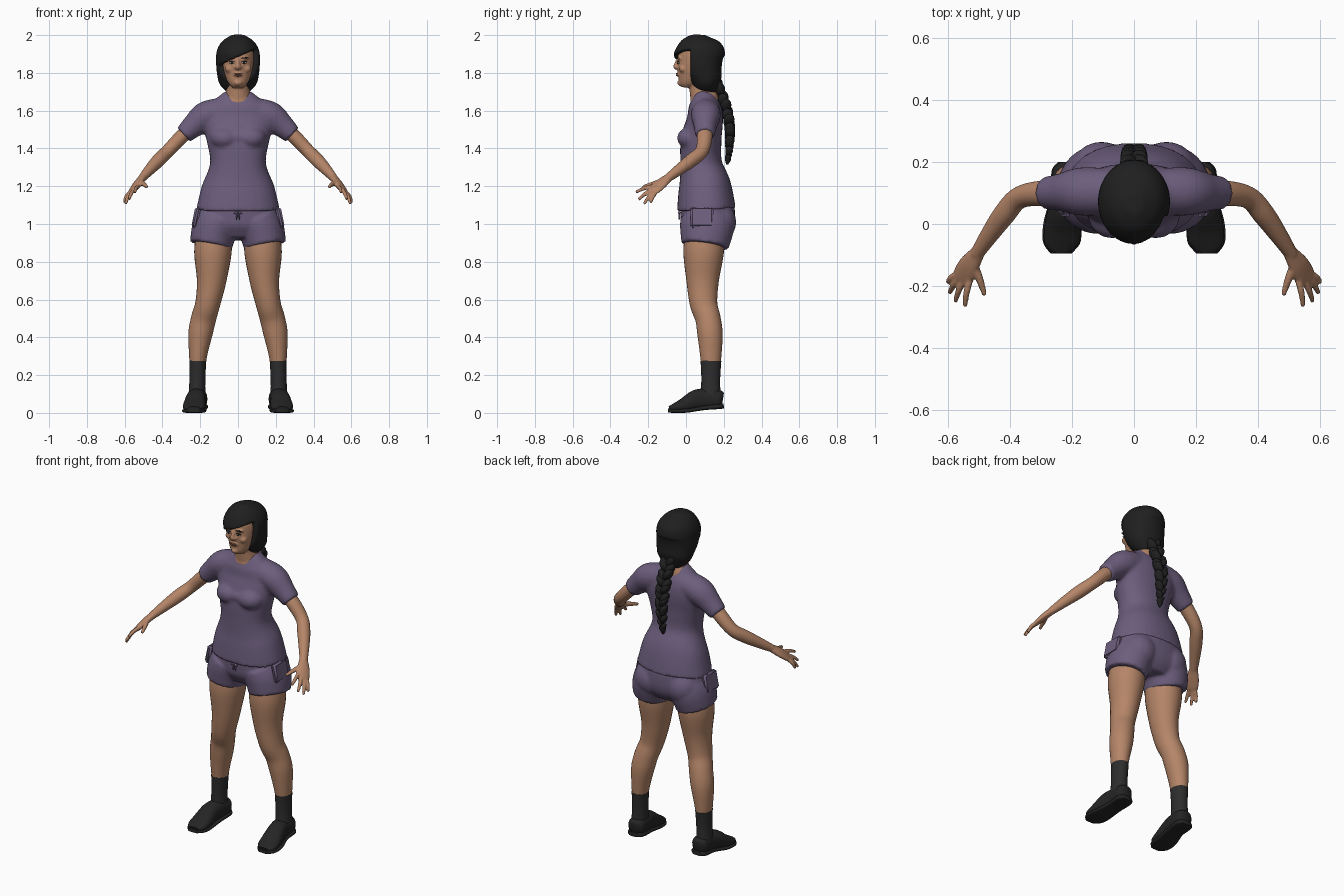
import bpy, bmesh, math
from mathutils import Vector, Matrix

if "Cube" in bpy.data.objects:
    bpy.data.objects.remove(bpy.data.objects["Cube"], do_unlink=True)


def material(name, rgb):
    mat = bpy.data.materials.new(name)
    mat.use_nodes = True
    color = (*rgb, 1)
    mat.diffuse_color = color
    shader = next(n for n in mat.node_tree.nodes if n.type == 'BSDF_PRINCIPLED')
    shader.inputs["Base Color"].default_value = color
    shader.inputs["Roughness"].default_value = .8
    return mat


skin = material("skin", (.46, .235, .138))
cloth = material("purple cloth", (.15, .112, .205))
hair_black = material("hair black", (.014, .014, .014))
sock_grey = material("sock charcoal", (.026, .026, .027))
shoe_black = material("shoe black", (.018, .018, .018))
lip_brown = material("lip brown", (.27, .115, .075))
eye_white = material("eye white", (.5, .45, .4))


def smooth_path(points, steps):
    """Catmull-Rom through rows of x, y, z and two radii."""
    rows = [Vector(p) for p in points]
    last = len(rows) - 1
    out = []
    for i in range(last):
        a, b, c, d = rows[max(i - 1, 0)], rows[i], rows[i + 1], rows[min(i + 2, last)]
        for k in range(steps):
            t = k / steps
            out.append((b * 2 + (c - a) * t + (a * 2 - b * 5 + c * 4 - d) * t ** 2
                        + (b * 3 - a - c * 3 + d) * t ** 3) / 2)
    return out + [rows[last]]


def tube(bm, points, ref=(0, 1, 0), pair=False, sides=32, steps=6, square=1.0):
    """Loft elliptical rings along a path; pair adds its mirror image."""
    rows = smooth_path(points, steps)
    for side in ((1, -1) if pair else (1,)):
        flip = Vector((side, 1, 1))
        centres = [Vector(r[:3]) * flip for r in rows]
        axis = Vector(ref) * flip
        rings = []
        for i, row in enumerate(rows):
            along = centres[min(i + 1, len(rows) - 1)] - centres[max(i - 1, 0)]
            u = axis.cross(along).normalized()
            v = along.cross(u).normalized()
            ring = []
            for k in range(sides):
                angle = math.tau * k / sides
                c, s = math.cos(angle), math.sin(angle)
                c = math.copysign(abs(c) ** square, c)
                s = math.copysign(abs(s) ** square, s)
                ring.append(bm.verts.new(centres[i] + u * c * row[3] + v * s * row[4]))
            rings.append(ring)
        for low, high in zip(rings, rings[1:]):
            for k in range(sides):
                n = (k + 1) % sides
                bm.faces.new((low[k], low[n], high[n], high[k]))
        bm.faces.new(rings[0][::-1])
        bm.faces.new(rings[-1])


def ball(bm, centre, radii, tilt=0, pair=False):
    for side in ((1, -1) if pair else (1,)):
        place = Matrix.Translation(Vector(centre) * Vector((side, 1, 1)))
        place = place @ Matrix.Rotation(tilt * side, 4, 'Y') @ Matrix.Diagonal((*radii, 1))
        bmesh.ops.create_uvsphere(bm, u_segments=24, v_segments=14, radius=1, matrix=place)


def finish(bm, name, mat, voxel=0, relax=4):
    """Make the object; a voxel size fuses its overlapping volumes."""
    bmesh.ops.recalc_face_normals(bm, faces=bm.faces)
    mesh = bpy.data.meshes.new(name)
    bm.to_mesh(mesh)
    bm.free()
    mesh.materials.append(mat)
    obj = bpy.data.objects.new(name, mesh)
    bpy.context.collection.objects.link(obj)
    if voxel:
        fuse = obj.modifiers.new("fuse", 'REMESH')
        fuse.mode = 'VOXEL'
        fuse.voxel_size = voxel
        fuse.use_smooth_shade = True
        soften = obj.modifiers.new("soften", 'SMOOTH')
        soften.factor = .5
        soften.iterations = relax
    else:
        bpy.ops.object.select_all(action='DESELECT')
        obj.select_set(True)
        bpy.context.view_layer.objects.active = obj
        bpy.ops.object.shade_smooth_by_angle(angle=math.radians(50))
    return obj


# Shirt: torso, bust and sleeves
bm = bmesh.new()
tube(bm, [(0, .108, 1.075, .222, .156), (0, .1, 1.2, .192, .139), (0, .08, 1.32, .148, .111),
          (0, .08, 1.44, .166, .108), (0, .1, 1.55, .19, .096), (0, .1, 1.62, .165, .086),
          (0, .1, 1.665, .115, .066), (0, .105, 1.7, .07, .05)], square=.9)
ball(bm, (.07, .025, 1.455), (.078, .072, .06), pair=True)
ball(bm, (0, .03, 1.46), (.11, .066, .05))
tube(bm, [(.08, .105, 1.6, .07, .075), (.17, .105, 1.572, .077, .078),
          (.235, .102, 1.52, .063, .062), (.288, .1, 1.472, .05, .052)], pair=True)
finish(bm, "shirt", cloth, voxel=.01, relax=6)

# Shorts: pelvis, seat and flared legs
bm = bmesh.new()
tube(bm, [(0, .108, 1.13, .2, .14), (0, .115, 1.05, .217, .145),
          (0, .115, .98, .215, .138), (0, .11, .92, .13, .1)], square=.9)
tube(bm, [(.1, .11, 1.03, .115, .14), (.125, .11, .97, .12, .142),
          (.144, .1, .885, .112, .126)], pair=True)
ball(bm, (.105, .17, 1.01), (.1, .096, .105), pair=True)
finish(bm, "shorts", cloth, voxel=.009, relax=5)

# Cargo pockets on the outer thighs, and a waist knot
bm = bmesh.new()
for side in (1, -1):
    place = (Matrix.Translation((.222 * side, .085, 1.035))
             @ Matrix.Rotation(-.2 * side, 4, 'Y') @ Matrix.Diagonal((.03, .12, .11, 1)))
    bmesh.ops.create_cube(bm, size=1, matrix=place)
bmesh.ops.bevel(bm, geom=bm.edges[:], offset=.01, segments=3, affect='EDGES')
finish(bm, "cargo_pockets", cloth)
bm = bmesh.new()
ball(bm, (.01, -.036, 1.06), (.012, .007, .006), tilt=.5, pair=True)
ball(bm, (.006, -.036, 1.04), (.004, .005, .018), tilt=-.2, pair=True)
finish(bm, "waist_knot", cloth)

# Legs
bm = bmesh.new()
tube(bm, [(.125, .1, .97, .09, .1), (.133, .093, .85, .099, .107), (.14, .088, .7, .078, .086),
          (.16, .093, .58, .066, .073), (.182, .116, .5, .066, .067), (.199, .127, .42, .064, .067),
          (.21, .131, .32, .05, .058), (.215, .132, .23, .039, .048)], pair=True)
finish(bm, "legs", skin)

# Socks
bm = bmesh.new()
tube(bm, [(.213, .132, .275, .045, .055), (.215, .131, .18, .042, .05),
          (.218, .13, .08, .045, .053)], pair=True)
finish(bm, "socks", sock_grey)

# Shoes: rounded uppers and flat soles
bm = bmesh.new()
tube(bm, [(.212, .194, .07, .03, .035), (.213, .17, .073, .05, .05), (.216, .1, .073, .05, .056),
          (.224, .05, .066, .053, .054), (.23, -.01, .042, .059, .038),
          (.234, -.06, .028, .056, .023), (.234, -.088, .02, .034, .015)],
     ref=(0, 0, 1), pair=True, square=.85)
finish(bm, "shoe_uppers", shoe_black)
bm = bmesh.new()
tube(bm, [(.212, .199, .036, .032, .013), (.213, .17, .034, .053, .014),
          (.216, .09, .026, .052, .012), (.23, 0, .012, .062, .011),
          (.234, -.06, .011, .06, .011), (.234, -.095, .012, .034, .01)],
     ref=(0, 0, 1), pair=True, square=.6)
finish(bm, "shoe_soles", shoe_black)

# Arms with palms, fingers and thumbs
bm = bmesh.new()
tube(bm, [(.2, .1, 1.545, .034, .038), (.29, .1, 1.47, .038, .041), (.37, .085, 1.388, .035, .036),
          (.42, .03, 1.338, .036, .036), (.47, -.04, 1.285, .029, .029),
          (.51, -.1, 1.24, .021, .022)], pair=True)
palm_normal = (-.62, .19, -.76)
tube(bm, [(.502, -.09, 1.248, .023, .02), (.53, -.13, 1.215, .036, .019),
          (.55, -.163, 1.187, .039, .015), (.56, -.18, 1.173, .034, .011)],
     ref=palm_normal, pair=True)
knuckle, across = Vector((.553, -.17, 1.181)), Vector((.78, .2, -.59))
tips = [(.546, -.266, 1.168), (.577, -.25, 1.13), (.595, -.222, 1.106), (.601, -.188, 1.112)]
for i, tip in enumerate(tips):
    base, tip = knuckle + across * (i - 1.5) * .021, Vector(tip)
    bend = (base + tip) / 2 - Vector(palm_normal) * .006
    tube(bm, [(*base, .011, .011), (*bend, .0105, .0105), (*tip, .0075, .0075)],
         ref=palm_normal, pair=True, sides=14)
tube(bm, [(.522, -.125, 1.225, .016, .016), (.5, -.175, 1.212, .013, .013),
          (.482, -.23, 1.196, .008, .008)], ref=palm_normal, pair=True, sides=14)
finish(bm, "arms", skin, voxel=.005, relax=3)

# Head and neck with nose, brow and cheeks
bm = bmesh.new()
tube(bm, [(0, .1, 1.58, .08, .06), (0, .098, 1.655, .087, .076), (0, .088, 1.695, .066, .068),
          (0, .078, 1.75, .058, .064), (0, .06, 1.82, .058, .06)])
tube(bm, [(0, .003, 1.722, .028, .028), (0, .007, 1.745, .05, .048), (0, .025, 1.79, .069, .073),
          (0, .04, 1.84, .081, .09), (0, .055, 1.89, .086, .1), (0, .06, 1.94, .078, .088),
          (0, .065, 1.97, .05, .06)])
tube(bm, [(0, -.04, 1.875, .009, .009), (0, -.05, 1.85, .01, .011),
          (0, -.055, 1.832, .014, .012), (0, -.045, 1.822, .014, .008)], ref=(0, 1, .2))
ball(bm, (.013, -.047, 1.829), (.009, .01, .007), pair=True)
ball(bm, (.045, -.014, 1.822), (.024, .022, .022), pair=True)
ball(bm, (.032, -.032, 1.878), (.026, .014, .008), pair=True)
ball(bm, (0, -.036, 1.792), (.026, .016, .013))
ball(bm, (0, -.028, 1.747), (.022, .018, .016))
finish(bm, "head_and_neck", skin, voxel=.005, relax=3)

# Lips, eyes and brows
bm = bmesh.new()
ball(bm, (0, -.048, 1.796), (.022, .006, .004))
ball(bm, (0, -.047, 1.787), (.018, .007, .005))
finish(bm, "lips", lip_brown)
bm = bmesh.new()
ball(bm, (.032, -.04, 1.854), (.014, .006, .006), pair=True)
finish(bm, "eyes", eye_white)
bm = bmesh.new()
ball(bm, (.032, -.044, 1.854), (.006, .004, .0058), pair=True)
ball(bm, (.032, -.042, 1.861), (.016, .006, .0025), tilt=.1, pair=True)
ball(bm, (.034, -.043, 1.879), (.02, .006, .0035), tilt=-.1, pair=True)
finish(bm, "irises_lashes_and_brows", hair_black)

# Hair: a full cap, cut back around the face below a slanted fringe
bm = bmesh.new()
tube(bm, [(0, .145, 1.695, .045, .035), (0, .12, 1.74, .095, .075), (0, .1, 1.79, .11, .095),
          (0, .075, 1.86, .116, .131), (0, .07, 1.92, .111, .132), (0, .066, 1.97, .081, .096),
          (0, .066, 2.002, .03, .034)], sides=72, steps=14)
for v in bm.verts:
    if v.co.z < 1.885 + .45 * v.co.x:
        v.co.y = max(v.co.y, .025)
finish(bm, "hair_cap", hair_black, voxel=.006, relax=3)

# Braid: rows of slanted strands that taper to a tied tuft
bm = bmesh.new()
braid = smooth_path([(0, .165, 1.74, .032, .03), (0, .21, 1.63, .03, .03), (0, .232, 1.52, .027, .028),
                     (0, .23, 1.43, .022, .023), (0, .224, 1.365, .014, .015)], 3)
for i, (x, y, z, wide, deep) in enumerate(braid):
    side = 1 if i % 2 else -1
    ball(bm, (side * wide * .55, y, z), (wide * .75, deep, wide * 1.3), tilt=side * .55)
    ball(bm, (-side * wide * .55, y, z - .016), (wide * .75, deep, wide * 1.3), tilt=-side * .55)
tube(bm, [(0, .224, 1.375, .012, .012), (0, .222, 1.345, .018, .017), (0, .218, 1.315, .005, .005)], sides=12)
finish(bm, "braid", hair_black)
